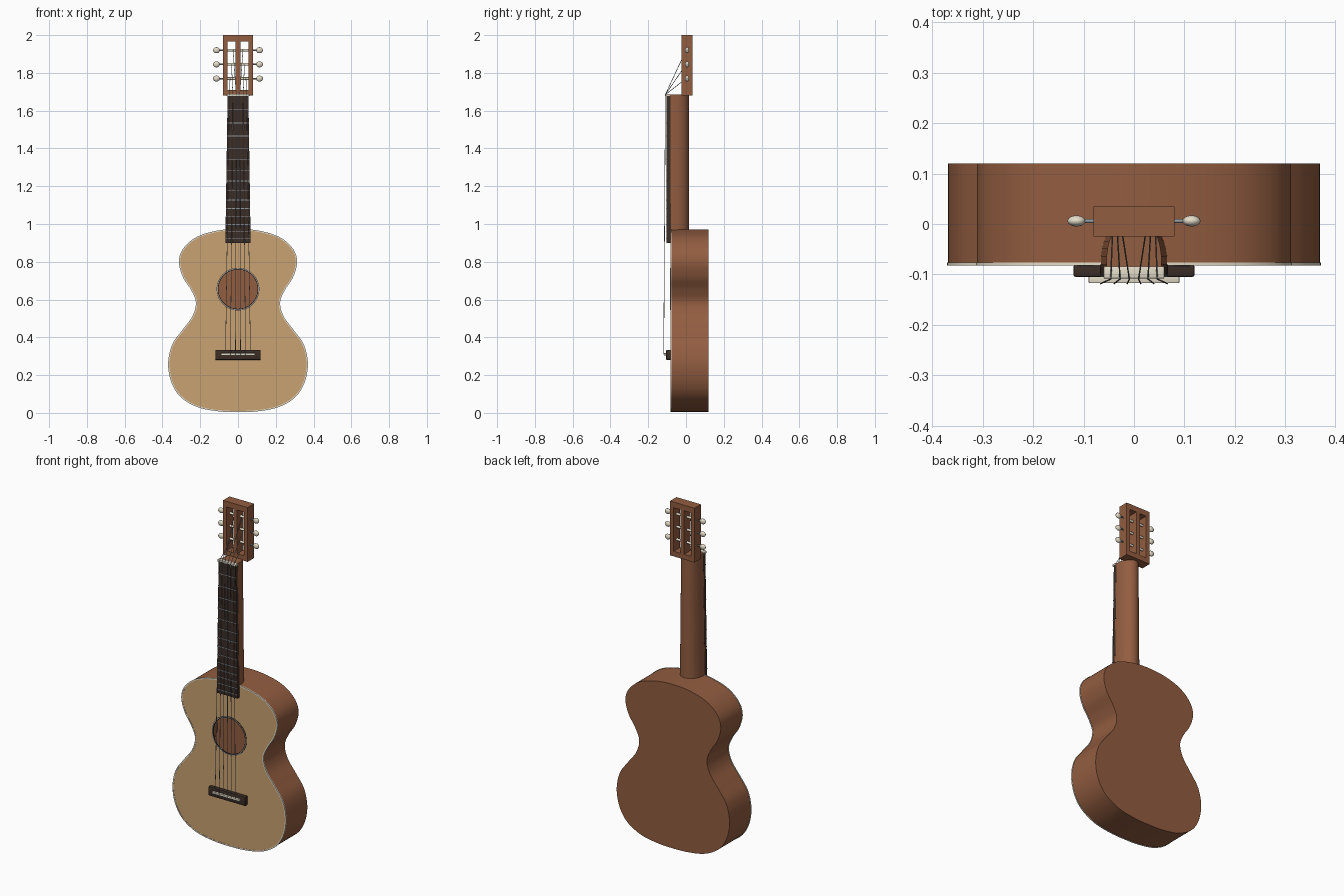
import bpy, bmesh, math
from mathutils import Vector

if "Cube" in bpy.data.objects:
    bpy.data.objects.remove(bpy.data.objects["Cube"], do_unlink=True)


def material(name, r, g, b):
    m = bpy.data.materials.new(name)
    m.use_nodes = True
    m.diffuse_color = (r, g, b, 1)
    m.node_tree.nodes["Principled BSDF"].inputs["Base Color"].default_value = (r, g, b, 1)
    return m


MAHOGANY = material("mahogany", 0.29, 0.11, 0.052)
SPRUCE = material("spruce", 0.58, 0.36, 0.165)
EBONY = material("ebony", 0.045, 0.027, 0.02)
IVORY = material("ivory", 0.78, 0.72, 0.58)
STEEL = material("steel", 0.3, 0.32, 0.34)


def finish(name, bm, mat, smooth=True):
    bmesh.ops.recalc_face_normals(bm, faces=bm.faces)
    mesh = bpy.data.meshes.new(name)
    bm.to_mesh(mesh)
    bm.free()
    mesh.materials.append(mat)
    ob = bpy.data.objects.new(name, mesh)
    bpy.context.collection.objects.link(ob)
    if smooth:
        bpy.ops.object.select_all(action="DESELECT")
        ob.select_set(True)
        bpy.context.view_layer.objects.active = ob
        bpy.ops.object.shade_smooth_by_angle(angle=math.radians(35))
    return ob


def plate(name, loops, y0, y1, mat):
    """Solid between two depths, bounded by the first loop, with the others as holes."""
    bm = bmesh.new()
    edges = []
    for loop in loops:
        vs = [bm.verts.new((x, y0, z)) for x, z in loop]
        edges += [bm.edges.new((a, b)) for a, b in zip(vs, vs[1:] + vs[:1])]
    bmesh.ops.triangle_fill(bm, edges=edges, use_beauty=True, normal=(0, -1, 0))
    out = bmesh.ops.extrude_face_region(bm, geom=bm.faces[:])
    moved = [g for g in out["geom"] if isinstance(g, bmesh.types.BMVert)]
    bmesh.ops.translate(bm, verts=moved, vec=(0, y1 - y0, 0))
    return finish(name, bm, mat)


def box(name, x0, x1, y0, y1, z0, z1, mat, bevel=0.0):
    bm = bmesh.new()
    bmesh.ops.create_cube(bm, size=1)
    for v in bm.verts:
        v.co = (x0 + (v.co.x + .5) * (x1 - x0), y0 + (v.co.y + .5) * (y1 - y0),
                z0 + (v.co.z + .5) * (z1 - z0))
    if bevel:
        bmesh.ops.bevel(bm, geom=bm.edges[:], offset=bevel, segments=2,
                        profile=0.5, affect="EDGES")
    return finish(name, bm, mat, bevel > 0)


def rod(name, points, radius, mat, sides=8):
    """Round rod through the points, one straight piece for each pair."""
    bm = bmesh.new()
    for a, b in zip(points, points[1:]):
        a, b = Vector(a), Vector(b)
        new = bmesh.ops.create_cone(bm, cap_ends=True, segments=sides, radius1=radius,
                                    radius2=radius, depth=(b - a).length)["verts"]
        turn = (b - a).to_track_quat("Z", "Y")
        for v in new:
            v.co = turn @ v.co + (a + b) / 2
    return finish(name, bm, mat)


def circle(radius, cz, count=64):
    return [(radius * math.cos(2 * math.pi * i / count),
             cz + radius * math.sin(2 * math.pi * i / count)) for i in range(count)]


def rect(x0, x1, z0, z1):
    return [(x0, z0), (x1, z0), (x1, z1), (x0, z1)]


def smooth_loop(points, steps=6):
    """Closed Catmull-Rom curve through the points."""
    p = [Vector(q) for q in points]
    n, out = len(p), []
    for i in range(n):
        a, b, c, d = (p[(i + k) % n] for k in (-1, 0, 1, 2))
        for s in range(steps):
            t = s / steps
            out.append(tuple(0.5 * (2 * b + (c - a) * t + (2 * a - 5 * b + 4 * c - d) * t ** 2
                                    + (3 * b - a - 3 * c + d) * t ** 3)))
    return out


def inset(loop, d):
    out, n = [], len(loop)
    for i in range(n):
        t = (Vector(loop[(i + 1) % n]) - Vector(loop[i - 1])).normalized()
        out.append((loop[i][0] - t.y * d, loop[i][1] + t.x * d))
    return out


# Body outline: right half from bottom to top, then mirrored
half = [(0, .006), (.1, .01), (.21, .031), (.3, .083), (.35, .16), (.368, .26), (.347, .36),
        (.295, .435), (.24, .51), (.221, .585), (.247, .652), (.29, .72), (.311, .8),
        (.288, .87), (.217, .93), (.11, .963), (0, .972)]
outline = smooth_loop(half + [(-x, z) for x, z in half[-2:0:-1]])
HOLE_Z = 0.655

# Hollow body: sides, back, soundboard with sound hole, edge binding
plate("body_sides", [outline, inset(outline, .01)], -.077, .112, MAHOGANY)
plate("body_back", [outline], .112, .12, MAHOGANY)
plate("soundboard", [inset(outline, .004), circle(.105, HOLE_Z)], -.081, -.074, SPRUCE)
plate("binding", [inset(outline, -.002), inset(outline, .005)], -.082, -.076, IVORY)
plate("rosette", [circle(.113, HOLE_Z), circle(.104, HOLE_Z)], -.083, -.079, EBONY)
plate("rosette_inlay", [circle(.111, HOLE_Z), circle(.107, HOLE_Z)], -.084, -.08, STEEL)

# Neck: half-ellipse section, tapering towards the headstock
NECK_TOP, BOARD_END, SADDLE_Z = 1.685, 0.9, 0.31


def board_half(z):
    return .055 + .012 * (NECK_TOP - z) / (NECK_TOP - BOARD_END)


bm = bmesh.new()
rings = []
for z in (0.965, NECK_TOP):
    w = board_half(z)
    rings.append([bm.verts.new((w * math.cos(math.pi * i / 20),
                                -.084 + .099 * math.sin(math.pi * i / 20) ** 0.85, z))
                  for i in range(21)])
for i in range(21):
    j = (i + 1) % 21
    bm.faces.new((rings[0][i], rings[0][j], rings[1][j], rings[1][i]))
for ring in rings:
    bm.faces.new(ring)
finish("neck", bm, MAHOGANY)

# Fingerboard, frets and nut
wt, wb = board_half(NECK_TOP), board_half(BOARD_END)
plate("fingerboard", [[(-wb, BOARD_END), (wb, BOARD_END), (wt, NECK_TOP - .005),
                       (-wt, NECK_TOP - .005)]], -.102, -.08, EBONY)
SCALE = NECK_TOP - SADDLE_Z
for i in range(1, 15):
    z = SADDLE_Z + SCALE * 2 ** (-i / 12)
    w = board_half(z)
    box(f"fret_{i}", -w, w, -.105, -.1, z - .002, z + .002, STEEL)
box("nut", -.06, .06, -.108, -.084, 1.677, 1.689, IVORY, .002)

# Slotted headstock
slots = [rect(s - .022, s + .022, 1.71, 1.967) for s in (-.034, .034)]
plate("headstock", [rect(-.08, .08, 1.68, 2.0)] + slots, -.025, .035, MAHOGANY)

# Bridge and saddle
box("bridge", -.12, .12, -.105, -.08, .28, .334, EBONY, .005)
box("saddle", -.09, .09, -.117, -.1, .304, .316, IVORY, .002)

# Tuning pegs, with a roller in the slot, and the strings
PEG_Y = 0.006
for side, label in ((1, "left"), (-1, "right")):
    for k, z in enumerate((1.77, 1.845, 1.92)):
        tag = f"{label}_{k + 1}"
        rod("peg_shaft_" + tag, [(side * .005, PEG_Y, z), (side * .105, PEG_Y, z)],
            .004, STEEL, 12)
        rod("roller_" + tag, [(side * .013, PEG_Y, z), (side * .055, PEG_Y, z)],
            .007, IVORY, 16)
        bm = bmesh.new()
        bmesh.ops.create_uvsphere(bm, u_segments=16, v_segments=10, radius=1)
        for v in bm.verts:
            v.co = (side * .114 + v.co.x * .018, PEG_Y + v.co.y * .011, z + v.co.z * .016)
        finish("peg_button_" + tag, bm, IVORY)
        lane = side * (2.5 - k) / 2.5
        rod("string_" + tag, [(lane * .066, -.118, SADDLE_Z), (lane * .046, -.109, NECK_TOP),
                              (side * (.042 - .008 * k), PEG_Y - .006, z)],
            .0016, STEEL, 6)
